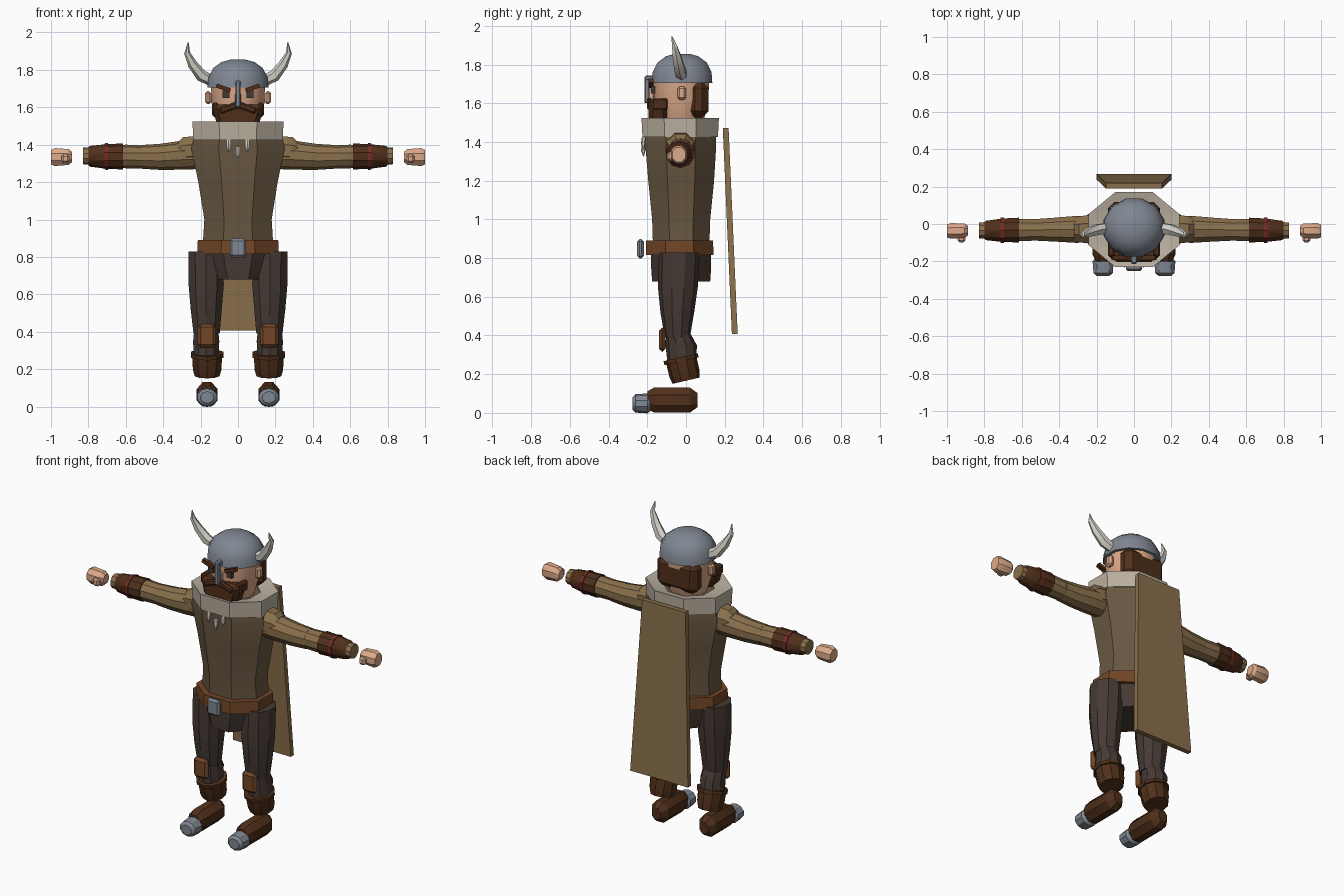
import bpy, bmesh, math
from mathutils import Vector, Matrix

if "Cube" in bpy.data.objects:
    bpy.data.objects.remove(bpy.data.objects["Cube"])


def material(name, rgb):
    lin = [(c / 255 / 12.92) if c < 11 else ((c / 255 + 0.055) / 1.055) ** 2.4 for c in rgb]
    m = bpy.data.materials.new(name)
    m.use_nodes = True
    m.diffuse_color = (*lin, 1)
    m.node_tree.nodes["Principled BSDF"].inputs["Base Color"].default_value = (*lin, 1)
    return m


SKIN = material("skin", (222, 170, 138))
TUNIC = material("tunic_brown", (105, 88, 66))
TAN = material("tan_cloth", (138, 112, 76))
PANTS = material("dark_trousers", (70, 58, 52))
LEATHER = material("leather", (114, 70, 38))
DARK = material("dark_brown", (80, 47, 26))
STEEL = material("steel", (128, 135, 146))
BONE = material("bone", (212, 209, 200))
FUR = material("fur", (186, 176, 160))
RED = material("red_binding", (118, 44, 38))


def finish(name, bm, mat):
    bmesh.ops.recalc_face_normals(bm, faces=bm.faces)
    me = bpy.data.meshes.new(name)
    bm.to_mesh(me)
    bm.free()
    me.materials.append(mat)
    ob = bpy.data.objects.new(name, me)
    bpy.context.collection.objects.link(ob)
    bpy.ops.object.select_all(action="DESELECT")
    ob.select_set(True)
    bpy.context.view_layer.objects.active = ob
    bpy.ops.object.shade_smooth_by_angle(angle=math.radians(32))
    return ob


def loft(name, mat, rings, axis="z", n=8, closed=False):
    """Skin flat-sided rings; each ring is (centre, half width, half depth)."""
    u, v = {"x": ((0, 1, 0), (0, 0, 1)), "y": ((1, 0, 0), (0, 0, 1)),
            "z": ((1, 0, 0), (0, 1, 0))}[axis]
    u, v = Vector(u), Vector(v)
    bm = bmesh.new()
    rows = []
    for c, a, b in rings:
        k = 1 / math.cos(math.pi / n)
        angles = [2 * math.pi * (i + 0.5) / n for i in range(n)]
        rows.append([bm.verts.new(Vector(c) + u * a * k * math.cos(t) + v * b * k * math.sin(t))
                     for t in angles])
    pairs = list(zip(rows, rows[1:]))
    if closed:
        pairs.append((rows[-1], rows[0]))
    else:
        bm.faces.new(rows[0])
        bm.faces.new(rows[-1])
    for p, q in pairs:
        for i in range(n):
            j = (i + 1) % n
            bm.faces.new((p[i], p[j], q[j], q[i]))
    return finish(name, bm, mat)


def box(name, mat, centre, size, bevel=0.0, roll=0.0, taper=1.0):
    """Box with optional bevel, roll about y and narrower bottom."""
    bm = bmesh.new()
    bmesh.ops.create_cube(bm, size=1)
    for w in bm.verts:
        if w.co.z < 0:
            w.co.x *= taper
    bmesh.ops.scale(bm, vec=size, verts=bm.verts)
    if bevel:
        bmesh.ops.bevel(bm, geom=bm.edges[:], offset=bevel, segments=1, affect="EDGES")
    bmesh.ops.rotate(bm, matrix=Matrix.Rotation(roll, 3, "Y"), verts=bm.verts)
    bmesh.ops.translate(bm, vec=centre, verts=bm.verts)
    return finish(name, bm, mat)


def tilt(ob, pivot, angle):
    p = Vector(pivot)
    ob.data.transform(Matrix.Translation(p) @ Matrix.Rotation(angle, 4, "X") @ Matrix.Translation(-p))


# Torso, pelvis and belt
loft("tunic", TUNIC, [((0, -0.025, 0.84), 0.19, 0.145), ((0, -0.025, 1.0), 0.18, 0.15),
                      ((0, -0.025, 1.2), 0.212, 0.17), ((0, -0.027, 1.38), 0.25, 0.183),
                      ((0, -0.027, 1.44), 0.235, 0.183), ((0, -0.025, 1.49), 0.16, 0.15)])
loft("pelvis", PANTS, [((0, -0.025, 0.68), 0.135, 0.15), ((0, -0.025, 0.75), 0.165, 0.155),
                       ((0, -0.025, 0.85), 0.2, 0.155)])
loft("belt", LEATHER, [((0, -0.033, 0.815), 0.218, 0.175), ((0, -0.033, 0.89), 0.215, 0.173)])
box("belt_buckle", STEEL, (0, -0.235, 0.848), (0.088, 0.034, 0.1), 0.012)

# Fur collar: a sloping ring
loft("fur_collar", FUR, [((0, -0.03, 1.425), 0.24, 0.195), ((0, -0.03, 1.525), 0.243, 0.2),
                         ((0, -0.03, 1.505), 0.14, 0.13), ((0, -0.03, 1.43), 0.15, 0.14)],
     closed=True)

# Tooth necklace
for i in range(-1, 2):
    top = 1.425 - 0.035 * (1 - abs(i))
    loft("necklace_tooth", BONE, [((i * 0.05, -0.217, top), 0.012, 0.01),
                                  ((i * 0.05, -0.221, top - 0.035), 0.012, 0.01),
                                  ((i * 0.05, -0.219, top - 0.065), 0.002, 0.002)], n=6)

# Head and facial hair
loft("head", SKIN, [((0, -0.025, 1.47), 0.1, 0.1), ((0, -0.025, 1.54), 0.12, 0.125),
                    ((0, -0.025, 1.61), 0.14, 0.14), ((0, -0.025, 1.73), 0.145, 0.145)], n=12)
box("back_hair", DARK, (0, 0.065, 1.62), (0.28, 0.105, 0.19), 0.035)
box("beard", DARK, (0, -0.145, 1.545), (0.285, 0.1, 0.14), 0.025, taper=0.72)
for s in (-1, 1):
    box("cheek_beard", DARK, (s * 0.122, -0.135, 1.595), (0.035, 0.08, 0.06), 0.008)
    box("moustache", DARK, (s * 0.05, -0.19, 1.597), (0.1, 0.025, 0.035), 0.008, roll=s * 0.35)
    box("eye", PANTS, (s * 0.064, -0.17, 1.67), (0.036, 0.02, 0.04))
    box("eyebrow", DARK, (s * 0.078, -0.18, 1.703), (0.08, 0.025, 0.022), roll=-s * 0.35)
    box("ear", SKIN, (s * 0.16, -0.022, 1.652), (0.034, 0.045, 0.07), 0.012)
box("nose", SKIN, (0, -0.18, 1.645), (0.03, 0.03, 0.06), 0.006)

# Helmet with nose guard and horns
loft("helmet", STEEL, [((0, -0.02, 1.705), 0.163, 0.156), ((0, -0.02, 1.76), 0.158, 0.152),
                       ((0, -0.02, 1.81), 0.132, 0.127), ((0, -0.02, 1.842), 0.088, 0.085),
                       ((0, -0.02, 1.855), 0.04, 0.04)], n=12)
box("nose_guard", STEEL, (0, -0.202, 1.67), (0.028, 0.026, 0.14), 0.006)
box("nose_guard_mount", STEEL, (0, -0.185, 1.73), (0.03, 0.05, 0.025), 0.004)


def horn(s):
    path = [((0.135, -0.02, 1.74), 0.03), ((0.195, -0.03, 1.768), 0.032),
            ((0.243, -0.045, 1.83), 0.026), ((0.272, -0.058, 1.89), 0.016),
            ((0.266, -0.074, 1.948), 0.002)]
    pts = [Vector((s * p[0], p[1], p[2])) for p, r in path]
    bm = bmesh.new()
    rows = []
    for i, (p, r) in enumerate(path):
        t = (pts[min(i + 1, len(pts) - 1)] - pts[max(i - 1, 0)]).normalized()
        side = Vector((0, 1, 0)).cross(t).normalized()
        up = t.cross(side)
        rows.append([bm.verts.new(pts[i] + r * (side * math.cos(a) + up * math.sin(a)))
                     for a in (math.tau * k / 6 for k in range(6))])
    bm.faces.new(rows[0])
    bm.faces.new(rows[-1])
    for a, b in zip(rows, rows[1:]):
        for k in range(6):
            bm.faces.new((a[k], a[k - 1], b[k - 1], b[k]))
    finish("horn", bm, BONE)


def arm(s):
    def along(name, mat, rows, n=10):
        loft(name, mat, [((s * x, -0.025 - 0.012 * x, z), ry, rz) for x, z, ry, rz in rows], "x", n)

    along("shoulder", TAN, [(0.18, 1.375, 0.06, 0.065), (0.24, 1.37, 0.075, 0.075),
                            (0.295, 1.365, 0.07, 0.075), (0.32, 1.36, 0.06, 0.055)], 8)
    along("upper_sleeve", TAN, [(0.22, 1.345, 0.07, 0.072), (0.31, 1.343, 0.072, 0.073),
                                (0.42, 1.335, 0.064, 0.066), (0.52, 1.335, 0.058, 0.06)])
    along("lower_sleeve", TAN, [(0.5, 1.335, 0.056, 0.058), (0.6, 1.337, 0.06, 0.06),
                                (0.83, 1.34, 0.042, 0.042)])
    along("bracer", DARK, [(0.615, 1.337, 0.066, 0.066), (0.7, 1.337, 0.063, 0.063),
                           (0.79, 1.338, 0.052, 0.053), (0.8, 1.338, 0.045, 0.046)])
    along("bracer_binding", RED, [(0.695, 1.337, 0.068, 0.068), (0.715, 1.337, 0.067, 0.067)])
    along("hand", SKIN, [(0.888, 1.334, 0.026, 0.028), (0.905, 1.334, 0.038, 0.042),
                         (0.98, 1.334, 0.042, 0.048), (1.0, 1.334, 0.034, 0.038)], 8)
    box("thumb", SKIN, (s * 0.922, -0.078, 1.325), (0.042, 0.04, 0.048), 0.011)


def leg(s):
    loft("thigh", PANTS, [((s * 0.172, -0.035, 0.83), 0.092, 0.1), ((s * 0.17, -0.042, 0.65), 0.094, 0.098),
                          ((s * 0.17, -0.045, 0.52), 0.083, 0.083),
                          ((s * 0.168, -0.045, 0.39), 0.07, 0.062)], n=10)
    loft("lower_leg", PANTS, [((s * 0.17, -0.04, 0.41), 0.064, 0.06), ((s * 0.17, -0.025, 0.35), 0.07, 0.077),
                              ((s * 0.17, -0.02, 0.24), 0.066, 0.07)], n=10)
    box("knee_pad", LEATHER, (s * 0.167, -0.123, 0.378), (0.1, 0.034, 0.125), 0.016)
    # Tilted boot top and its rim
    for name, rows in (("boot_top", [(0.165, 0.066, 0.068), (0.2, 0.076, 0.076), (0.275, 0.08, 0.076)]),
                       ("boot_rim", [(0.268, 0.087, 0.086), (0.289, 0.087, 0.086)])):
        ob = loft(name, DARK, [((s * 0.165, -0.012, z), a, b) for z, a, b in rows], n=10)
        tilt(ob, (0, -0.012, 0.22), math.radians(13))
    loft("boot_foot", DARK, [((s * 0.165, y, 0.066), a, b) for y, a, b in
                             ((-0.2, 0.04, 0.045), (-0.165, 0.056, 0.065),
                              (0.02, 0.056, 0.065), (0.06, 0.03, 0.036))], "y")
    loft("toe_cap", STEEL, [((s * 0.165, y, 0.049), r * 1.15, r) for y, r in
                            ((-0.277, 0.03), (-0.262, 0.045), (-0.2, 0.049), (-0.18, 0.035))], "y", 10)


for side in (-1, 1):
    horn(side)
    arm(side)
    leg(side)

# Cape: a slab widening and leaning back towards the hem
bm = bmesh.new()
bmesh.ops.create_cube(bm, size=1)
for w in bm.verts:
    low = w.co.z < 0
    w.co = Vector((w.co.x * (0.4 if low else 0.3),
                   (0.252 if low else 0.205) + w.co.y * 0.03, 0.94 + w.co.z * 1.065))
finish("cape", bm, TAN)
